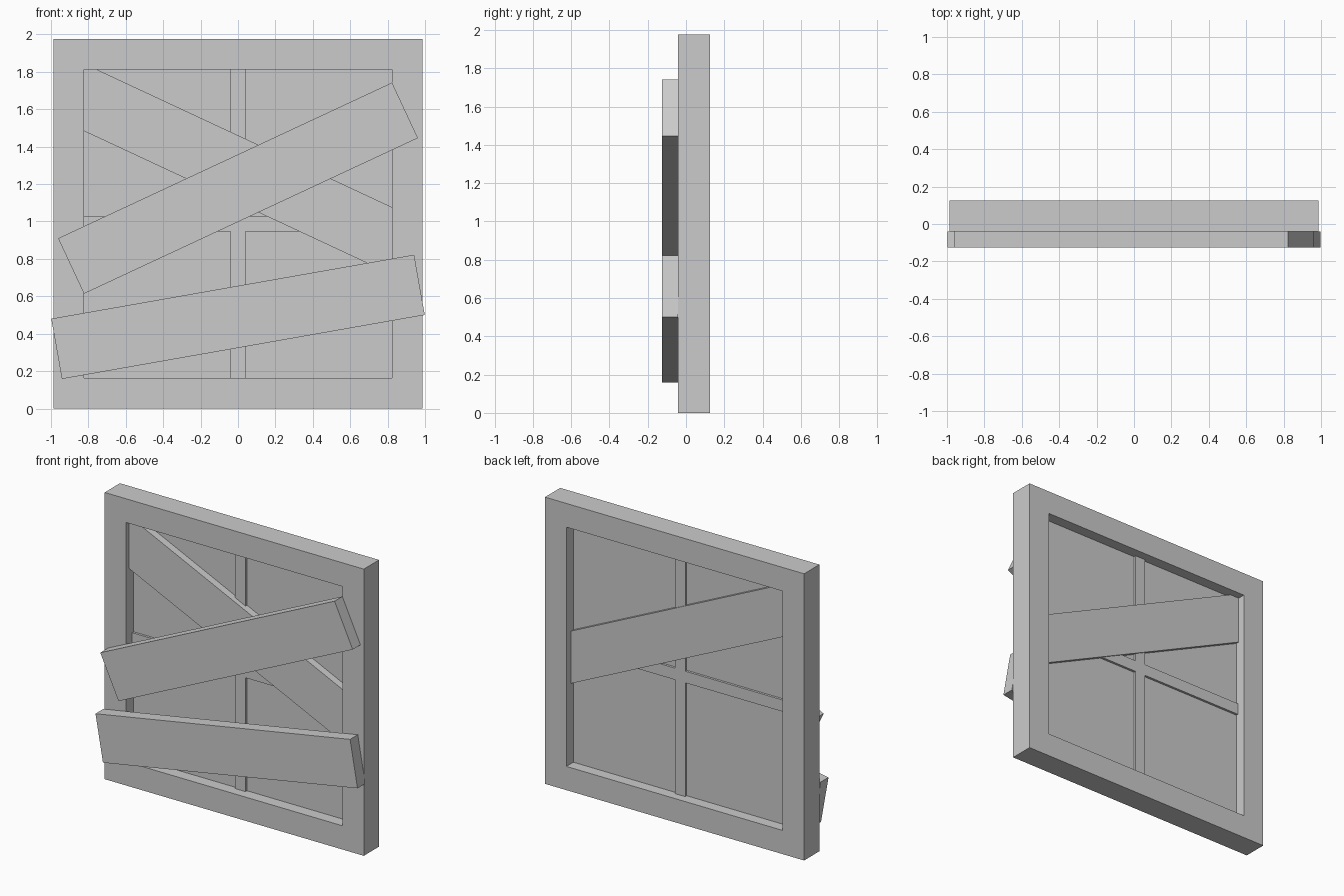
import bpy, bmesh
from math import radians

if "Cube" in bpy.data.objects:
    bpy.data.objects.remove(bpy.data.objects["Cube"])


def box(name, size, loc, tilt=0):
    """Box of full dimensions `size`, tilted in the front plane by `tilt` degrees."""
    bm = bmesh.new()
    bmesh.ops.create_cube(bm, size=1)
    bmesh.ops.scale(bm, vec=size, verts=bm.verts)
    me = bpy.data.meshes.new(name)
    bm.to_mesh(me)
    bm.free()
    ob = bpy.data.objects.new(name, me)
    ob.location = loc
    ob.rotation_euler = (0, -radians(tilt), 0)
    bpy.context.collection.objects.link(ob)
    return ob


def square_frame(name, outer, inner, y0, y1, zc):
    """Square ring with flat front and back."""
    bm = bmesh.new()
    corners = [(-1, -1), (1, -1), (1, 1), (-1, 1)]
    loops = [[bm.verts.new((sx * h, y, zc + sz * h)) for sx, sz in corners]
             for h, y in ((outer, y0), (outer, y1), (inner, y1), (inner, y0))]
    for k in range(4):
        a, b = loops[k], loops[(k + 1) % 4]
        for i in range(4):
            j = (i + 1) % 4
            bm.faces.new((a[i], a[j], b[j], b[i]))
    bmesh.ops.recalc_face_normals(bm, faces=bm.faces)
    me = bpy.data.meshes.new(name)
    bm.to_mesh(me)
    bm.free()
    ob = bpy.data.objects.new(name, me)
    bpy.context.collection.objects.link(ob)
    return ob


MID = 0.9875      # window centre height
PANE_Y = 0.045

# Window frame, pane and glazing bars
square_frame("window_frame", 0.9875, 0.824, -0.041, 0.125, MID)
box("window_pane", (1.66, 0.008, 1.66), (0, PANE_Y, MID))
box("vertical_bar", (0.08, 0.04, 1.66), (0, PANE_Y, MID))
box("horizontal_bar", (1.66, 0.04, 0.08), (0, PANE_Y, MID))

# Boards: two nailed over the front, one wedged inside the opening
BOARD = (1.97, 0.084, 0.327)
box("upper_board", BOARD, (0, -0.083, 1.178), 25)
box("lower_board", BOARD, (0, -0.083, 0.49), 10)
box("inner_board", BOARD, (0, 0.031, 1.28), -25)
